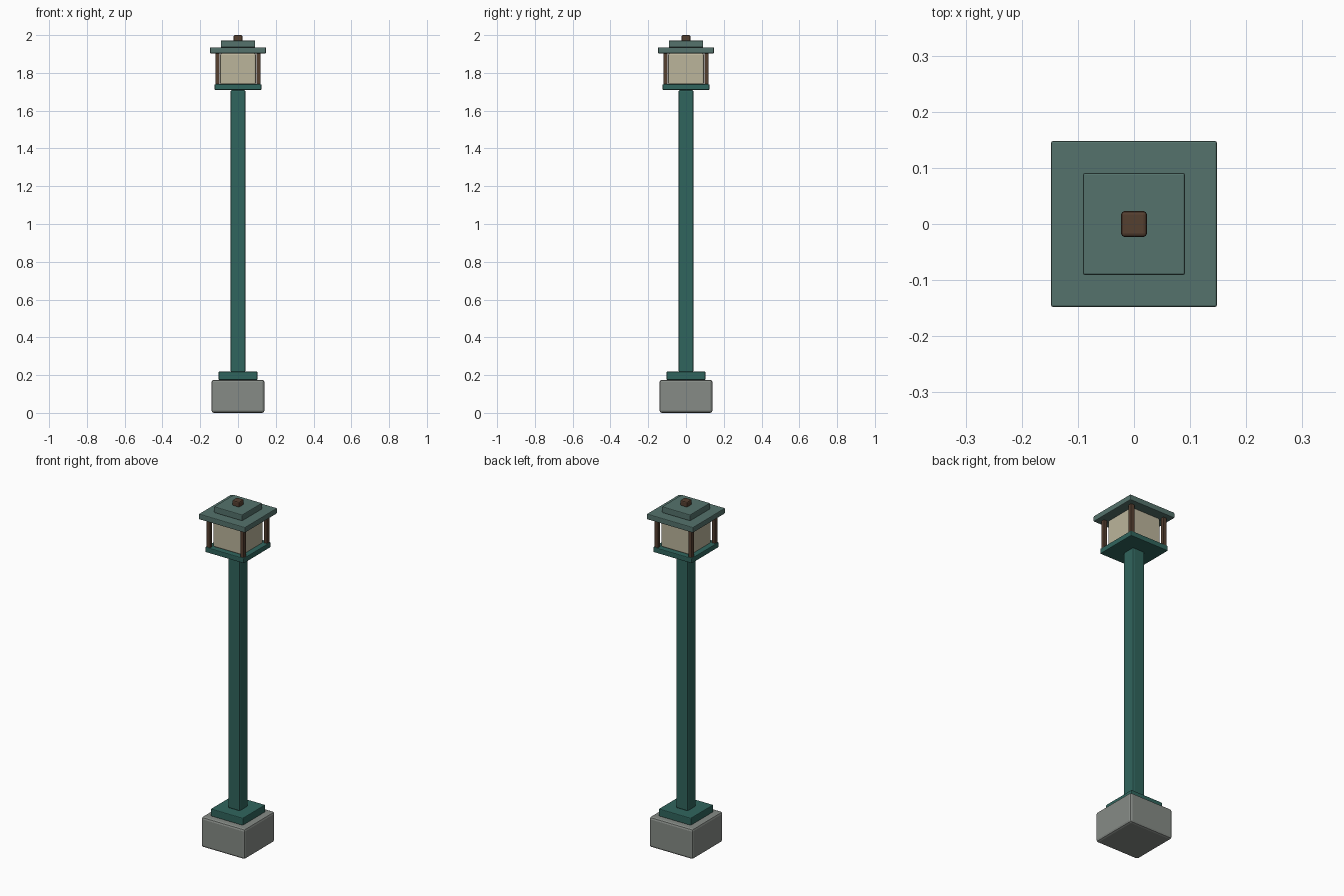
import bpy, bmesh

if "Cube" in bpy.data.objects:
    bpy.data.objects.remove(bpy.data.objects["Cube"])


def material(name, rgb):
    m = bpy.data.materials.new(name)
    m.diffuse_color = (*rgb, 1)
    m.use_nodes = True
    m.node_tree.nodes["Principled BSDF"].inputs["Base Color"].default_value = m.diffuse_color
    return m


STONE = material("stone", (0.24, 0.26, 0.24))
GREEN = material("green_paint", (0.03, 0.13, 0.11))
ROOF = material("roof_green", (0.09, 0.17, 0.15))
WOOD = material("dark_wood", (0.09, 0.05, 0.03))
GLASS = material("warm_glass", (0.50, 0.46, 0.33))


def block(name, half, z0, z1, mat, bevel, x=0, y=0):
    """Square block from z0 to z1 with chamfered edges."""
    bm = bmesh.new()
    bmesh.ops.create_cube(bm, size=1)
    for v in bm.verts:
        v.co = (v.co.x * 2 * half, v.co.y * 2 * half, v.co.z * (z1 - z0))
    bmesh.ops.bevel(bm, geom=bm.edges[:], offset=bevel, segments=2,
                    profile=0.5, affect='EDGES')
    me = bpy.data.meshes.new(name)
    bm.to_mesh(me)
    bm.free()
    me.materials.append(mat)
    ob = bpy.data.objects.new(name, me)
    ob.location = (x, y, (z0 + z1) / 2)
    bpy.context.collection.objects.link(ob)
    return ob


# Footing and post
block("stone_base", 0.14, 0, 0.175, STONE, 0.012)
block("post_foot", 0.103, 0.175, 0.218, GREEN, 0.004)
block("post", 0.039, 0.215, 1.71, GREEN, 0.008)

# Lantern
block("lantern_floor", 0.124, 1.71, 1.74, GREEN, 0.004)
block("lantern_glass", 0.095, 1.738, 1.904, GLASS, 0.008)
for side_x, x in (("left", -0.108), ("right", 0.108)):
    for side_y, y in (("front", -0.108), ("back", 0.108)):
        block(f"{side_y}_{side_x}_corner_bar", 0.011, 1.735, 1.905, WOOD, 0.002, x, y)

# Stepped roof and finial
block("roof", 0.148, 1.903, 1.935, ROOF, 0.004)
block("upper_roof", 0.091, 1.935, 1.971, ROOF, 0.004)
block("finial", 0.023, 1.968, 2.0, WOOD, 0.006)
